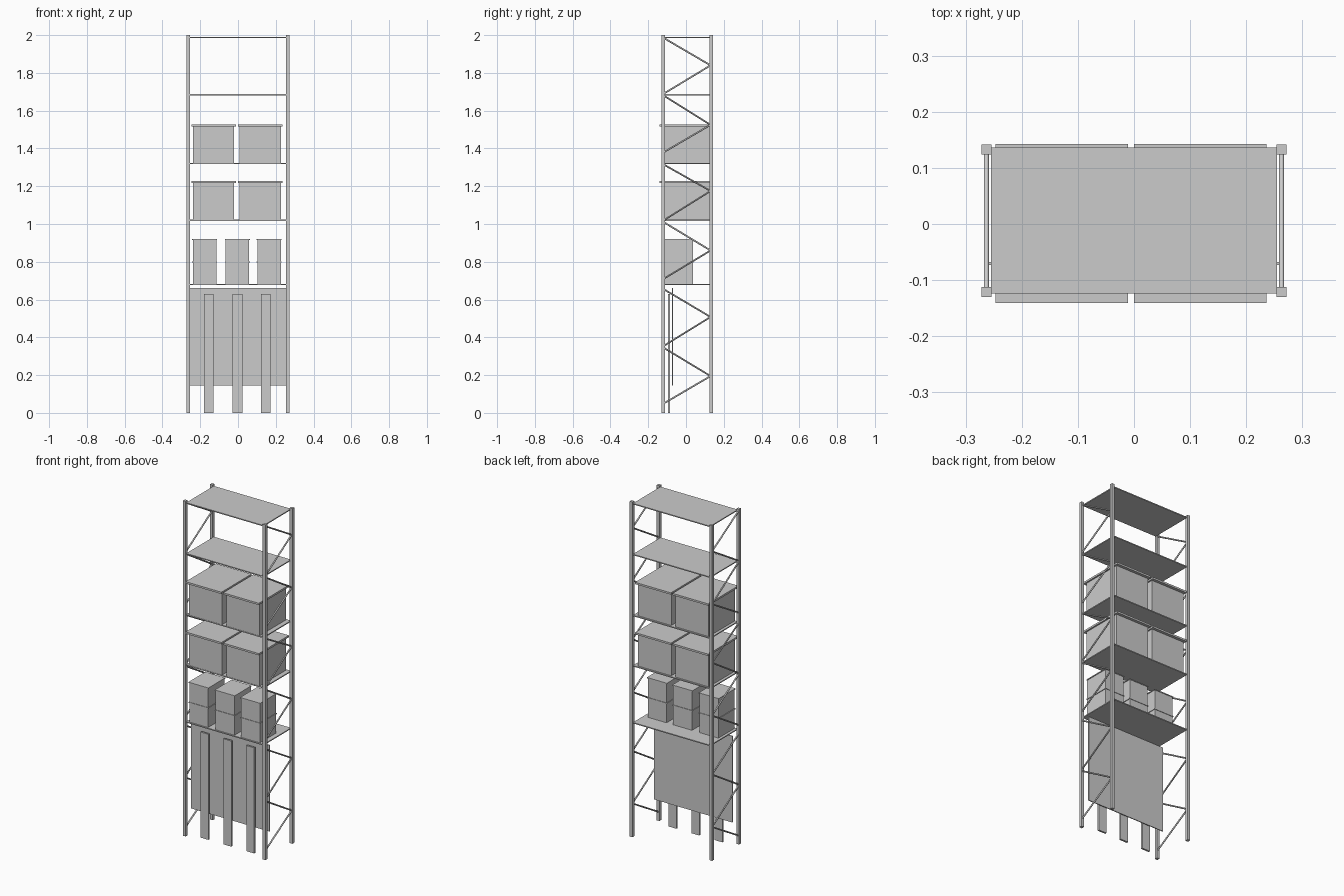
import bpy
from mathutils import Vector


def box(name, x, y, z):
    """Axis-aligned box from (min, max) ranges."""
    bpy.ops.mesh.primitive_cube_add(size=1, location=[(a + b) / 2 for a, b in (x, y, z)])
    o = bpy.context.object
    o.name = name
    o.scale = [b - a for a, b in (x, y, z)]
    return o


def strut(name, p, q, t):
    """Round bar between two points."""
    p, q = Vector(p), Vector(q)
    d = q - p
    bpy.ops.mesh.primitive_cylinder_add(vertices=12, radius=t / 2, depth=d.length, location=(p + q) / 2,
                                        rotation=d.to_track_quat('Z', 'Y').to_euler())
    o = bpy.context.object
    o.name = name
    bpy.ops.object.shade_smooth_by_angle()
    return o


# Upright posts
for x in (-0.263, 0.263):
    for y in (-0.121, 0.133):
        box("post", (x - 0.009, x + 0.009), (y - 0.009, y + 0.009), (0, 2))

# Zigzag side braces: front low, back, front high
zigzags = [(0.05, 0.195, 0.345), (0.355, 0.508, 0.655), (0.71, 0.86, 1.01),
           (1.02, 1.175, 1.315), (1.38, 1.525, 1.68), (1.69, 1.84, 1.985)]
for x in (-0.263, 0.263):
    for lo, mid, hi in zigzags:
        strut("side_brace", (x, -0.118, lo), (x, 0.13, mid), 0.009)
        strut("side_brace", (x, 0.13, mid), (x, -0.118, hi), 0.009)

# Shelves
for z in (0.68, 1.02, 1.32, 1.684, 1.987):
    box("shelf", (-0.255, 0.255), (-0.124, 0.136), (z - 0.003, z + 0.003))

# Large lidded storage boxes
for z in (1.023, 1.323):
    for x in (-0.129, 0.118):
        box("large_box", (x - 0.109, x + 0.109), (-0.122, 0.126), (z, z + 0.193))
        box("large_box_lid", (x - 0.118, x + 0.118), (-0.141, 0.143), (z + 0.193, z + 0.204))

# Small stacked boxes
for x in (-0.177, -0.003, 0.165):
    for z in (0.683, 0.802):
        box("small_box", (x - 0.062, x + 0.062), (-0.118, 0.036), (z, z + 0.114))
        box("small_box_lid", (x - 0.066, x + 0.066), (-0.121, 0.039), (z + 0.114, z + 0.119))

# Back panel and leaning slats under the lowest shelf
box("panel", (-0.258, 0.258), (-0.073, -0.068), (0.145, 0.66))
for x in (-0.155, -0.003, 0.147):
    box("slat", (x - 0.026, x + 0.026), (-0.095, -0.084), (0, 0.63))
